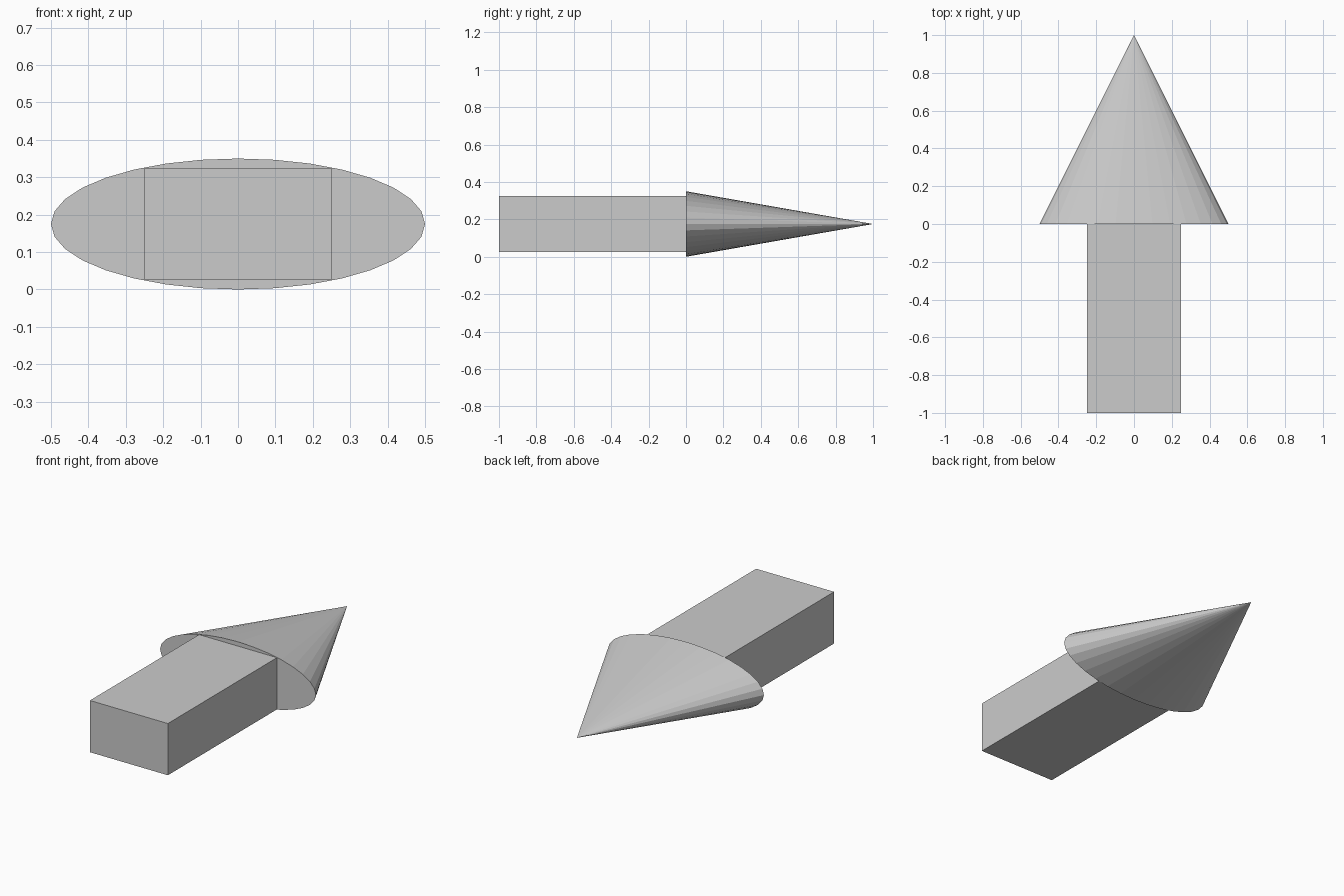
import bpy
import bmesh
from mathutils import Matrix

if "Cube" in bpy.data.objects:
    bpy.data.objects.remove(bpy.data.objects["Cube"])

MID_Z = 0.175


def add_part(name, bm):
    mesh = bpy.data.meshes.new(name)
    bm.to_mesh(mesh)
    bm.free()
    obj = bpy.data.objects.new(name, mesh)
    bpy.context.collection.objects.link(obj)
    return obj


# Arrow shaft: rectangular block behind the head
bm = bmesh.new()
bmesh.ops.create_cube(bm, size=1, matrix=Matrix.Translation((0, -0.5, MID_Z))
                      @ Matrix.Diagonal((0.5, 1.0, 0.3, 1)))
add_part("arrow_shaft", bm)

# Arrow head: flattened 32-sided cone pointing along +y
bm = bmesh.new()
place = (Matrix.Translation((0, 0.5, MID_Z))
         @ Matrix.Diagonal((1, 1, 0.35, 1))
         @ Matrix.Rotation(-1.5707963, 4, 'X'))
bmesh.ops.create_cone(bm, cap_ends=True, segments=32, radius1=0.5, radius2=0,
                      depth=1, matrix=place)
bmesh.ops.remove_doubles(bm, verts=bm.verts[:], dist=0.0001)
bmesh.ops.recalc_face_normals(bm, faces=bm.faces[:])
add_part("arrow_head", bm)
